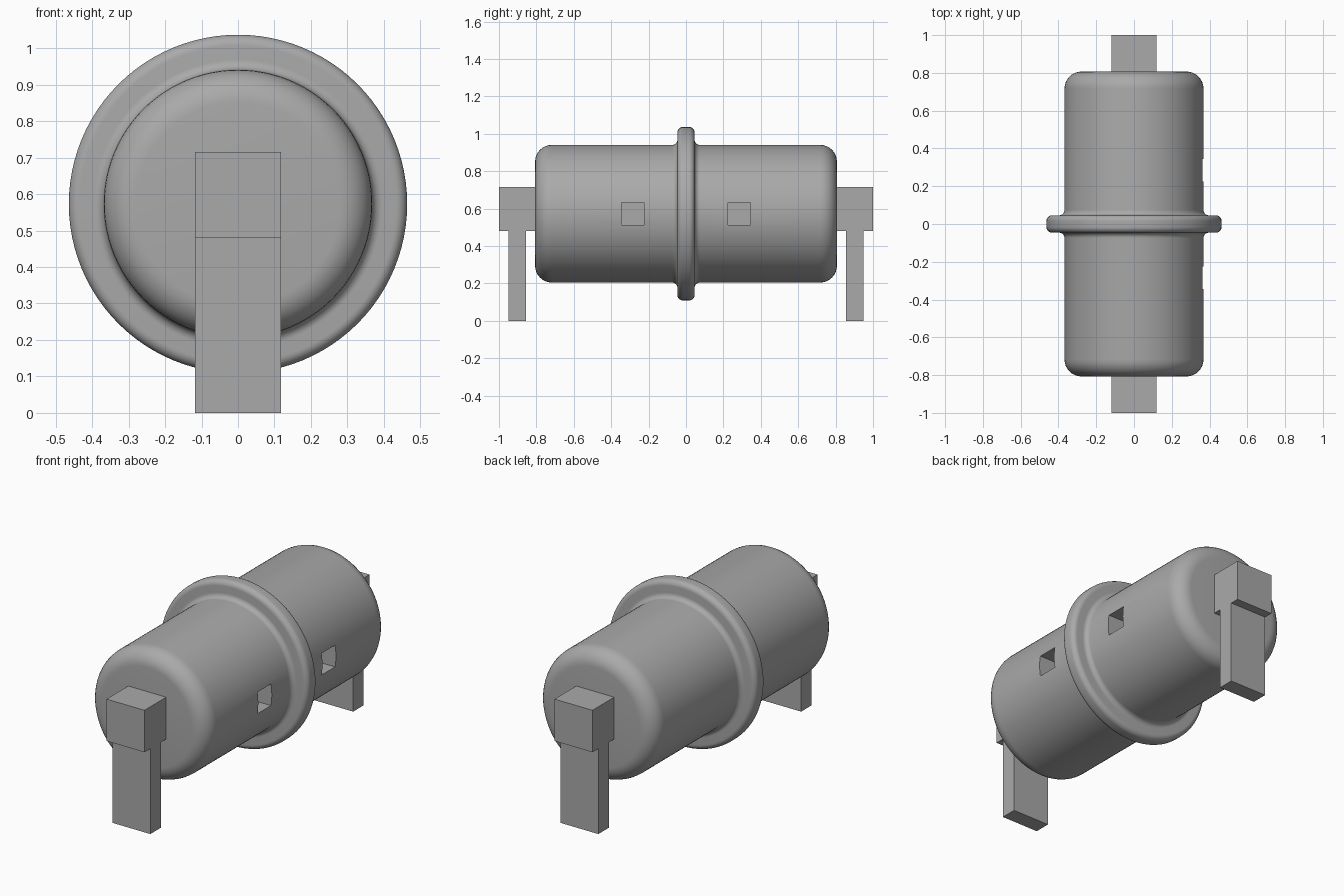
import bpy, bmesh, math
from mathutils import Vector

if "Cube" in bpy.data.objects:
    bpy.data.objects.remove(bpy.data.objects["Cube"])

AXIS_Z = 0.573      # height of the tank's centre line
R, HALF = 0.368, 0.807
RING_R, RING_HALF = 0.464, 0.046

grey = bpy.data.materials.new("plain grey")
grey.diffuse_color = (0.4, 0.4, 0.4, 1)
grey.use_nodes = True
grey.node_tree.nodes["Principled BSDF"].inputs["Base Color"].default_value = grey.diffuse_color


def make_object(name, bm):
    bmesh.ops.recalc_face_normals(bm, faces=bm.faces)
    mesh = bpy.data.meshes.new(name)
    bm.to_mesh(mesh)
    bm.free()
    mesh.materials.append(grey)
    obj = bpy.data.objects.new(name, mesh)
    bpy.context.collection.objects.link(obj)
    return obj


def box(name, x, y, z):
    """Box from (min, max) pairs."""
    bm = bmesh.new()
    bmesh.ops.create_cube(bm, size=1)
    for v in bm.verts:
        v.co = Vector([(a + b) / 2 + c * (b - a) for c, (a, b) in zip(v.co, (x, y, z))])
    return make_object(name, bm)


def arc(cy, cr, rad, a0, a1, n=8):
    """Points (y, radius) on an arc, angles in degrees."""
    return [(cy + rad * math.cos(math.radians(a0 + (a1 - a0) * i / n)),
             cr + rad * math.sin(math.radians(a0 + (a1 - a0) * i / n)))
            for i in range(n + 1)]


# Tank: half profile with rounded end, filleted collar, mirrored then spun
end_r, fillet, lip = 0.09, 0.028, 0.03
half = [(HALF, 0)]
half += arc(HALF - end_r, R - end_r, end_r, 0, 90)
half += arc(RING_HALF + fillet, R + fillet, fillet, 270, 180)
half += arc(RING_HALF - lip, RING_R - lip, lip, 0, 90)
profile = half + [(-y, r) for y, r in reversed(half)]

bm = bmesh.new()
verts = [bm.verts.new((r, y, AXIS_Z)) for y, r in profile]
edges = [bm.edges.new(pair) for pair in zip(verts, verts[1:])]
bmesh.ops.spin(bm, geom=verts + edges, cent=(0, 0, AXIS_Z), axis=(0, 1, 0),
               angle=math.tau, steps=96, use_duplicate=False)
bmesh.ops.remove_doubles(bm, verts=bm.verts, dist=1e-5)
tank = make_object("tank", bm)

# Two square pockets cut into the right side
for i, y in enumerate((-0.285, 0.285)):
    cutter = box(f"pocket_cutter_{i + 1}", (R - 0.13, 0.5), (y - 0.06, y + 0.06), (0.512, 0.634))
    cutter.hide_render = True
    cutter.hide_set(True)
    cut = tank.modifiers.new("pocket", 'BOOLEAN')
    cut.object = cutter
    cut.operation = 'DIFFERENCE'
    cut.solver = 'EXACT'

# Bake the cuts, then smooth the curved surface
bpy.context.view_layer.objects.active = tank
tank.select_set(True)
for m in list(tank.modifiers):
    bpy.ops.object.modifier_apply(modifier=m.name)
bpy.ops.object.shade_smooth_by_angle(angle=math.radians(35))

# End blocks and support legs, front and back
for side, s in (("front", -1), ("back", 1)):
    box(f"{side}_block", (-0.118, 0.118), sorted((s * 0.80, s * 1.0)), (0.48, 0.716))
    box(f"{side}_leg", (-0.118, 0.118), sorted((s * 0.855, s * 0.948)), (0, 0.48))
